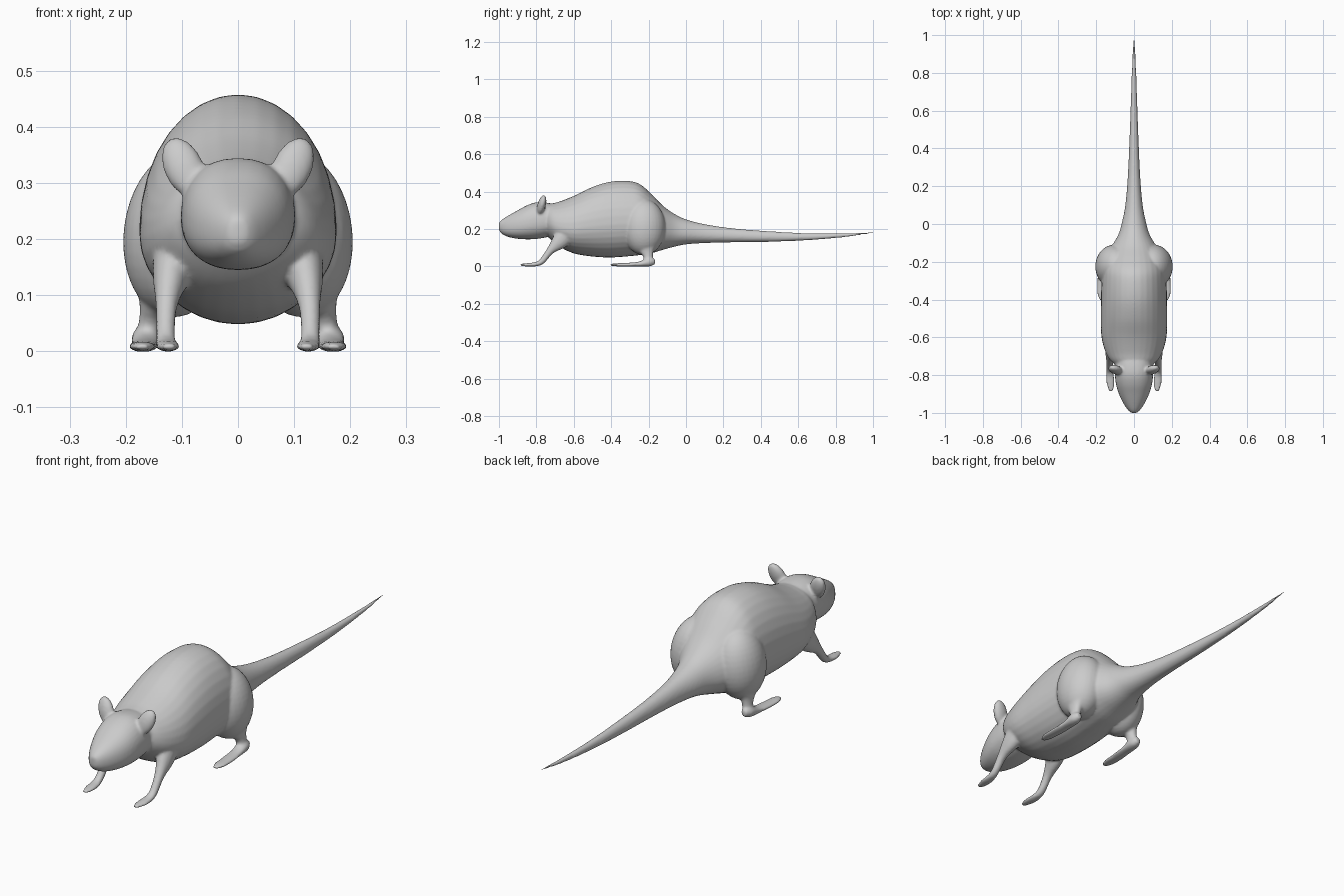
import bpy, bmesh, math
from mathutils import Vector, Matrix

if "Cube" in bpy.data.objects:
    bpy.data.objects.remove(bpy.data.objects["Cube"])

SEG = 32


def resample(rows, n=5):
    # Catmull-Rom interpolation between the given rows
    out = []
    for i in range(len(rows) - 1):
        p = [rows[max(0, min(len(rows) - 1, i + k))] for k in (-1, 0, 1, 2)]
        for s in range(n):
            t = s / n
            out.append([0.5 * (2 * b + (c - a) * t + (2 * a - 5 * b + 4 * c - d) * t * t
                        + (3 * b - a - 3 * c + d) * t ** 3) for a, b, c, d in zip(*p)])
    return out + [list(rows[-1])]


def skin(bm, rings):
    vs = [[bm.verts.new(p) for p in r] for r in rings]
    new = []
    for a, b in zip(vs, vs[1:]):
        for i in range(SEG):
            j = (i + 1) % SEG
            new.append(bm.faces.new((a[i], a[j], b[j], b[i])))
    new += [bm.faces.new(vs[0]), bm.faces.new(vs[-1])]
    bmesh.ops.recalc_face_normals(bm, faces=new)


def loft(bm, rows, wide, power=2.0):
    # rows: y, bottom z, top z, half width; wide = relative height of widest point
    rings = []
    for y, lo, hi, w in resample(rows):
        mid, ring = lo + (hi - lo) * wide, []
        for i in range(SEG):
            a = 2 * math.pi * i / SEG
            c = math.copysign(abs(math.cos(a)) ** (2 / power), math.cos(a))
            s = math.copysign(abs(math.sin(a)) ** (2 / power), math.sin(a))
            ring.append((w * c, y, mid + s * (hi - mid if s > 0 else mid - lo)))
        rings.append(ring)
    skin(bm, rings)


def limb(bm, rows, side):
    # rows: x, y, z, radius across, radius in the side plane
    pts, rings = resample(rows, 4), []
    for k, (x, y, z, rx, rn) in enumerate(pts):
        a, b = pts[max(0, k - 1)], pts[min(len(pts) - 1, k + 1)]
        t = Vector((0, b[1] - a[1], b[2] - a[2])).normalized()
        n = Vector((0, -t.z, t.y))
        rings.append([Vector((side * x, y, z)) + Vector((rx * math.cos(u), 0, 0)) + n * rn * math.sin(u)
                      for u in (2 * math.pi * i / SEG for i in range(SEG))])
    skin(bm, rings)


def ball(bm, loc, radii, rot_y=0, rot_x=0):
    m = (Matrix.Translation(loc) @ Matrix.Rotation(rot_y, 4, 'Y') @ Matrix.Rotation(rot_x, 4, 'X')
         @ Matrix.Diagonal((*radii, 1)))
    bmesh.ops.create_uvsphere(bm, u_segments=32, v_segments=20, radius=1, matrix=m)


bm = bmesh.new()

# torso flowing into the tail
loft(bm, [(-.76, .19, .31, .07), (-.73, .15, .333, .118), (-.68, .108, .346, .15), (-.6, .07, .377, .172),
          (-.5, .053, .425, .176), (-.4, .048, .454, .175), (-.3, .055, .456, .172), (-.24, .062, .436, .168),
          (-.18, .072, .382, .15), (-.12, .09, .322, .12), (-.06, .106, .28, .085), (0, .118, .252, .066),
          (.1, .125, .226, .046), (.25, .129, .204, .033), (.45, .132, .188, .024), (.65, .14, .178, .017),
          (.85, .157, .178, .010), (1.005, .179, .185, .003)], .43)

# head
loft(bm, [(-1.0, .195, .235, .014), (-.985, .175, .25, .032), (-.95, .158, .272, .056), (-.9, .148, .3, .080),
          (-.85, .145, .327, .095), (-.8, .147, .343, .101), (-.75, .155, .342, .101), (-.69, .17, .33, .09)],
     .45, 2.25)

front_leg = [(.105, -.61, .21, .045, .06), (.118, -.67, .14, .034, .046), (.127, -.725, .085, .02, .021),
             (.129, -.768, .03, .017, .016), (.127, -.80, .013, .02, .012), (.124, -.845, .009, .022, .009),
             (.122, -.887, .008, .010, .006)]
hind_leg = [(.145, -.2, .18, .045, .07), (.148, -.21, .10, .029, .046), (.155, -.203, .058, .021, .027),
            (.163, -.2, .02, .022, .024)]
hind_foot = [(.163, -.166, .027, .012, .014), (.164, -.195, .024, .025, .024), (.166, -.25, .013, .025, .013),
             (.169, -.32, .009, .026, .010), (.171, -.375, .009, .023, .008), (.17, -.404, .008, .010, .005)]

for side in (-1, 1):
    limb(bm, front_leg, side)
    limb(bm, hind_leg, side)
    limb(bm, hind_foot, side)
    # haunch
    ball(bm, (side * .105, -.225, .21), (.099, .115, .15), side * -.12)
    # ear, tilted outward and back
    ball(bm, (side * .097, -.772, .328), (.035, .022, .058), side * .42, -.25)

me = bpy.data.meshes.new("rat")
bm.to_mesh(me)
bm.free()
rat = bpy.data.objects.new("rat", me)
bpy.context.collection.objects.link(rat)

# fuse the parts into one smooth skin
fuse = rat.modifiers.new("fuse", 'REMESH')
fuse.mode = 'VOXEL'
fuse.voxel_size = 0.006
fuse.use_smooth_shade = True
relax = rat.modifiers.new("relax", 'SMOOTH')
relax.factor = 0.5
relax.iterations = 6
